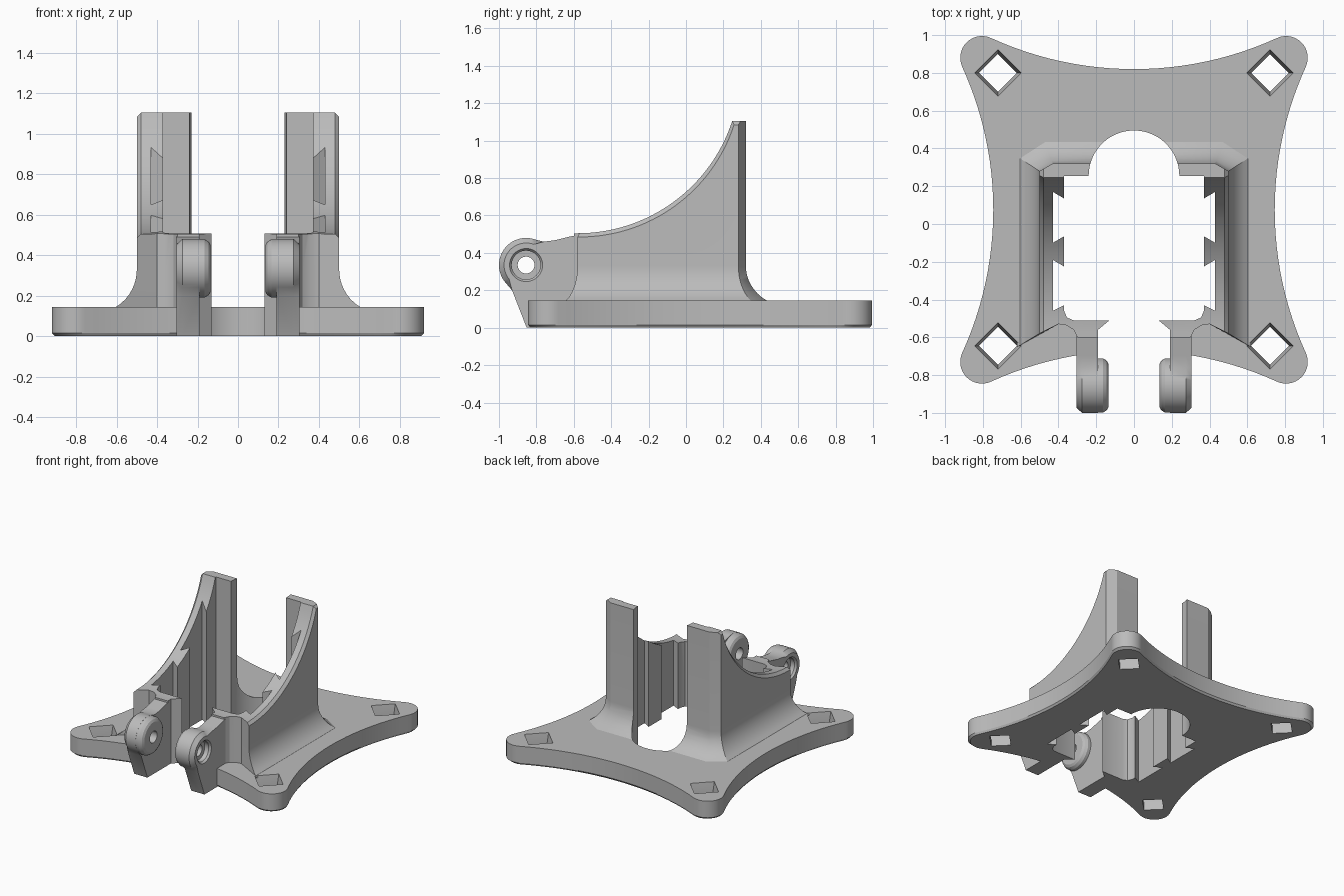
import bpy, bmesh
from math import sin, cos, pi, radians, sqrt

cube = bpy.data.objects.get("Cube")
if cube:
    bpy.data.objects.remove(cube)

grey = bpy.data.materials.new("plain grey")
grey.use_nodes = True
grey.diffuse_color = (0.5, 0.5, 0.5, 1)
grey.node_tree.nodes["Principled BSDF"].inputs["Base Color"].default_value = (0.5, 0.5, 0.5, 1)


def loft(name, rings):
    """Closed solid through matching rings of 3D points."""
    bm = bmesh.new()
    loops = [[bm.verts.new(p) for p in ring] for ring in rings]
    n = len(loops[0])
    for a, b in zip(loops, loops[1:]):
        for i in range(n):
            j = (i + 1) % n
            bm.faces.new((a[i], a[j], b[j], b[i]))
    bm.faces.new(loops[0])
    bm.faces.new(loops[-1])
    bmesh.ops.recalc_face_normals(bm, faces=bm.faces)
    mesh = bpy.data.meshes.new(name)
    bm.to_mesh(mesh)
    bm.free()
    mesh.materials.append(grey)
    obj = bpy.data.objects.new(name, mesh)
    bpy.context.collection.objects.link(obj)
    return obj


def combine(obj, operation, tools):
    """Apply booleans and remove the tools."""
    for tool in tools:
        mod = obj.modifiers.new("boolean", 'BOOLEAN')
        mod.operation, mod.object, mod.solver = operation, tool, 'EXACT'
        bpy.context.view_layer.objects.active = obj
        bpy.ops.object.modifier_apply(modifier=mod.name)
        bpy.data.objects.remove(tool)


def finish(obj):
    bpy.ops.object.select_all(action='DESELECT')
    obj.select_set(True)
    bpy.context.view_layer.objects.active = obj
    bpy.ops.object.shade_smooth_by_angle(angle=radians(28))


def arc(cx, cy, r, start, end, steps):
    return [(cx + r * cos(radians(start + (end - start) * i / steps)),
             cy + r * sin(radians(start + (end - start) * i / steps)))
            for i in range(steps + 1)]


def mirrored(half):
    """Full outline from its +x half, both ends off the centre line."""
    return half + [(-x, y) for x, y in reversed(half)]


def flat(points, z):
    return [(x, y, z) for x, y in points]


def opening():
    """Central opening with dovetail grooves, front slot and round back."""
    half = [(0.19, -1.2), (0.19, -0.56), (0.13, -0.51), (0.32, -0.51),
            (0.355, -0.495), (0.37, -0.46), (0.37, -0.43), (0.43, -0.46),
            (0.43, -0.19), (0.37, -0.225), (0.37, -0.065), (0.43, -0.1),
            (0.43, 0.17), (0.37, 0.135), (0.37, 0.255)]
    half += arc(0, 0.255, 0.24, 0, 86, 16)
    outline = mirrored(half)
    return loft("opening_cutter", [flat(outline, -0.1), flat(outline, 1.3)])


# Base plate: four rounded corners joined by concave arcs
mid, corner, r, dip, big = 0.075, 0.805, 0.115, 0.745, 1.824
side = arc(corner, corner, r, -24.5, 114.5, 14)
side += arc(0, dip + big, big, -65.5, -114.5, 24)[1:-1]
outline = []
for k in range(4):
    c, s = cos(k * pi / 2), sin(k * pi / 2)
    outline += [(x * c - y * s, x * s + y * c) for x, y in side]


def plate_ring(scale, z):
    return [(x * scale, mid + y * scale, z) for x, y in outline]


base = loft("base_plate", [plate_ring(0.985, 0), plate_ring(1, 0.015), plate_ring(1, 0.145)])

# Diamond mounting holes
holes = []
for x in (-0.72, 0.72):
    for y in (-0.645, 0.8):
        holes.append(loft("hole_cutter", [flat(arc(x, y, size, 0, 270, 3), z)
                                          for size, z in ((0.1, -0.05), (0.1, 0.05), (0.127, 0.16))]))
combine(base, 'DIFFERENCE', holes + [opening()])
finish(base)


# Cradle walls: flared foot, straight above
def wall_ring(z):
    t = 0 if z >= 0.33 else (0.22 - sqrt(0.22 ** 2 - (0.33 - z) ** 2)) / 0.1
    half = [(0.3, -0.6), (0.32, -0.56), (0.355, -0.537), (0.4, -0.53),
            (0.5 + 0.1 * t, -0.58 - 0.06 * t), (0.5 + 0.1 * t, 0.28 + 0.065 * t),
            (0.43 + 0.04 * t, 0.32 + 0.11 * t)]
    return flat(mirrored(half), z)


levels = [0.135 + 0.195 * i / 8 for i in range(9)]
cradle = loft("cradle_walls", [wall_ring(z) for z in levels + [1.2]])


# Swept top line of the walls, lowered towards the outer edge as a chamfer
def sweep_ring(x, drop):
    top = [(-0.9, 0.505)] + arc(-0.58, 1.375, 0.87, -90, -18.1, 32) + [(0.7, 1.105)]
    return [(x, 0.7, 0), (x, -0.9, 0)] + [(x, y + 0.5 * drop, z - drop) for y, z in top]


sweep = loft("sweep_cutter", [sweep_ring(-0.62, 0.14), sweep_ring(-0.48, 0),
                              sweep_ring(0.48, 0), sweep_ring(0.62, 0.14)])
combine(cradle, 'INTERSECT', [sweep])
combine(cradle, 'DIFFERENCE', [opening()])
finish(cradle)

# Clamp lugs: arm, inner boss and recessed bolt hole on each side
PY, PZ = -0.855, 0.335


def disc(x, radius):
    return [(x, y, z) for y, z in arc(PY, PZ, radius, 0, 352.5, 47)]


def arm_ring(x, radius):
    tail = [(-0.93, 0.2), (-0.852, 0), (-0.55, 0), (-0.55, 0.498),
            (-0.62, 0.488), (-0.7, 0.468), (-0.76, 0.46)]
    return [(x, y, z) for y, z in arc(PY, PZ, radius, 70, 220, 24) + tail]


for s, word in ((1, "left"), (-1, "right")):
    lug = loft(word + "_clamp_lug", [arm_ring(s * 0.19, 0.145), arm_ring(s * 0.275, 0.145),
                                     arm_ring(s * 0.305, 0.118)])
    boss = loft("boss", [disc(s * 0.135, 0.115), disc(s * 0.145, 0.132),
                         disc(s * 0.165, 0.144), disc(s * 0.21, 0.144)])
    bolt = loft("bolt_cutter", [disc(s * x, radius) for x, radius in
                                ((0.1, 0.045), (0.255, 0.045), (0.256, 0.077),
                                 (0.29, 0.077), (0.32, 0.1))])
    combine(lug, 'UNION', [boss])
    combine(lug, 'DIFFERENCE', [bolt])
    finish(lug)
